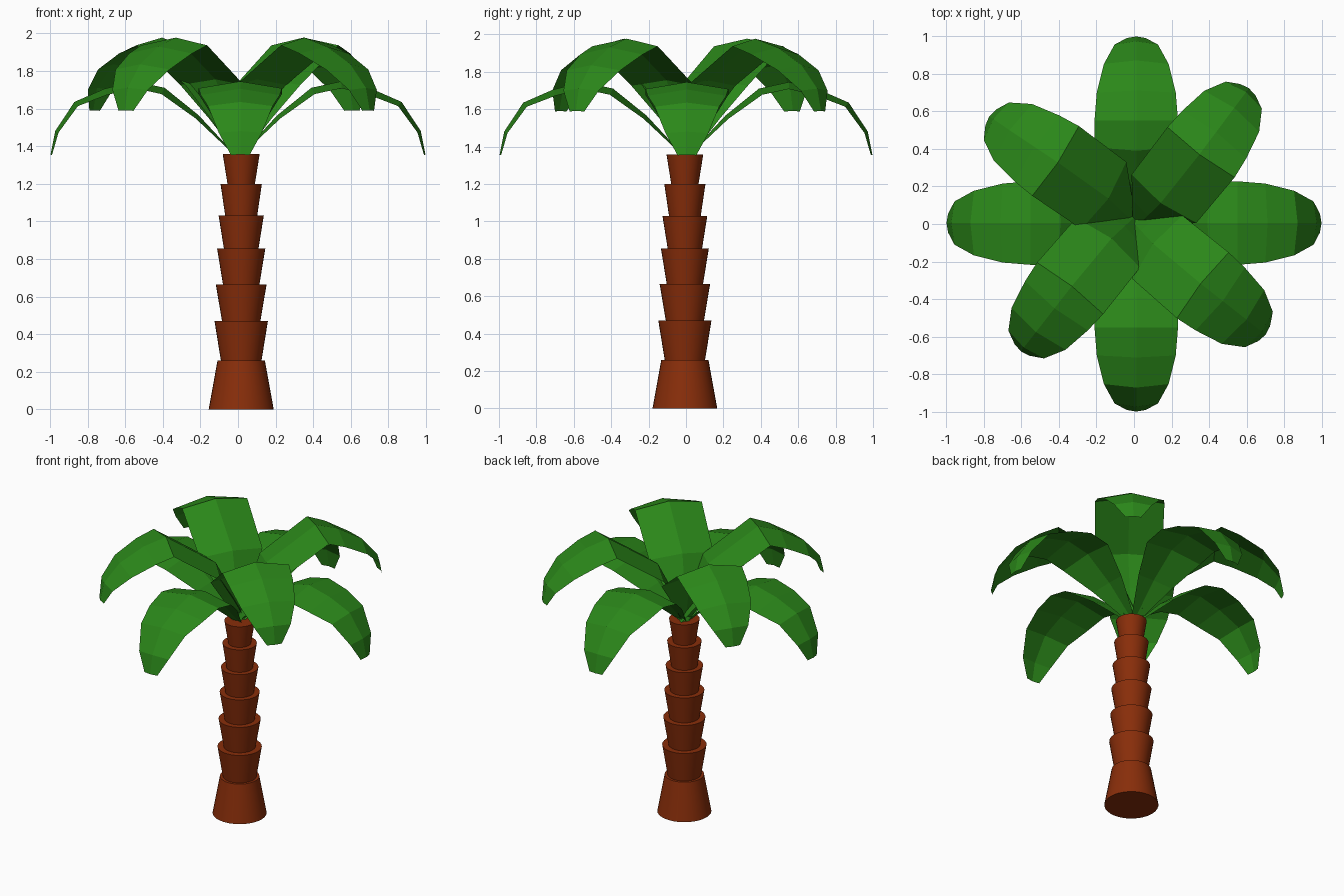
import bpy, math
from mathutils import Vector, Matrix

if "Cube" in bpy.data.objects:
    bpy.data.objects.remove(bpy.data.objects["Cube"])


def material(name, color):
    m = bpy.data.materials.new(name)
    m.diffuse_color = (*color, 1)
    m.use_nodes = True
    m.node_tree.nodes["Principled BSDF"].inputs["Base Color"].default_value = m.diffuse_color
    return m


bark = material("bark", (0.25, 0.027, 0.003))
green = material("leaf_green", (0.024, 0.245, 0.01))

# Trunk: flared foot, then a stack of upward-flaring rings (z0, z1, r0, r1)
rings = [(0, 0.26, 0.173, 0.126), (0.26, 0.47, 0.108, 0.142),
         (0.47, 0.665, 0.102, 0.135), (0.665, 0.855, 0.097, 0.128),
         (0.855, 1.03, 0.092, 0.12), (1.03, 1.2, 0.085, 0.11),
         (1.2, 1.357, 0.073, 0.098)]
for i, (z0, z1, r0, r1) in enumerate(rings):
    bpy.ops.mesh.primitive_cone_add(vertices=32, radius1=r0, radius2=r1, depth=z1 - z0,
                                    location=(0.017, -0.006, (z0 + z1) / 2))
    ring = bpy.context.object
    ring.name = f"trunk_ring_{i + 1}"
    ring.data.materials.append(bark)
    bpy.ops.object.shade_smooth_by_angle(angle=math.radians(30))


# Frond: (distance, height, half width, side shift) rows, edges drooping from a mid rib
def frond(name, rows, angle, arch, centre):
    verts, faces = [], []
    mids = [Vector((r, s, z)) for r, z, w, s in rows]
    for i, (r, z, w, s) in enumerate(rows):
        d = mids[min(i + 1, len(rows) - 1)] - mids[max(i - 1, 0)]
        n = Vector((-d.z, 0, d.x)).normalized()
        droop = n * arch * w / 0.22
        side = Vector((0, w, 0))
        verts += [mids[i] - side - droop, mids[i], mids[i] + side - droop]
    for i in range(len(rows) - 1):
        for j in range(2):
            a = i * 3 + j
            faces.append((a, a + 3, a + 4, a + 1))
    turn = Matrix.Translation(centre) @ Matrix.Rotation(angle, 4, "Z")
    mesh = bpy.data.meshes.new(name)
    mesh.from_pydata([turn @ v for v in verts], [], faces)
    mesh.materials.append(green)
    bpy.context.collection.objects.link(bpy.data.objects.new(name, mesh))


lower = [(0.01, 1.35, 0.025, 0), (0.21, 1.565, 0.14, 0), (0.39, 1.71, 0.222, 0),
         (0.55, 1.745, 0.222, 0), (0.71, 1.705, 0.21, 0), (0.87, 1.635, 0.172, 0),
         (0.972, 1.48, 0.115, 0), (0.997, 1.355, 0.05, 0)]
upper = [(0.0, 1.36, 0.025, 0), (0.085, 1.56, 0.12, -0.015), (0.18, 1.755, 0.215, -0.03),
         (0.51, 1.977, 0.223, -0.04), (0.66, 1.93, 0.212, -0.04), (0.82, 1.835, 0.182, -0.04),
         (0.925, 1.71, 0.12, -0.04), (0.95, 1.59, 0.05, -0.04)]
# Upper fronds sit slightly unevenly: heading in degrees, base offset
placing = [(53.2, 0.01, -0.015), (146.2, -0.003, 0.01),
           (232.0, 0.015, 0.047), (321.8, -0.022, 0.03)]
for k, (heading, x, y) in enumerate(placing):
    off = (0, 0.005, 0) if k % 2 == 0 else (0.012, 0, 0)
    frond(f"lower_frond_{k + 1}", lower, k * math.pi / 2, 0.037, off)
    frond(f"upper_frond_{k + 1}", upper, math.radians(heading), 0.043, (x, y, 0))
